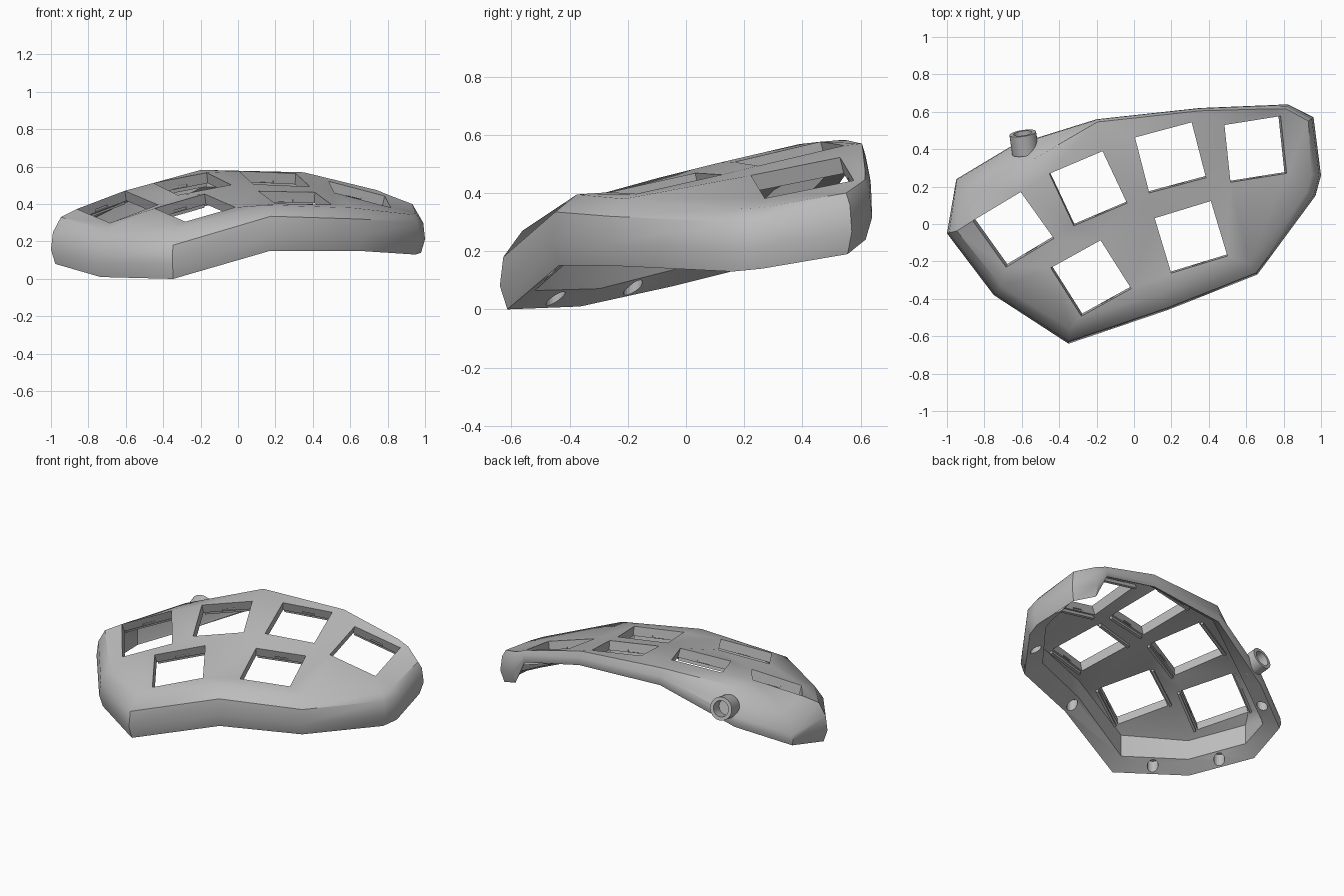
import bpy, bmesh, math
from mathutils import Vector, Matrix
from mathutils.geometry import delaunay_2d_cdt

if "Cube" in bpy.data.objects:
    bpy.data.objects.remove(bpy.data.objects["Cube"])

grey = bpy.data.materials.new("mid grey plastic")
grey.use_nodes = True
colour = (0.5, 0.5, 0.5, 1)
grey.diffuse_color = colour
grey.node_tree.nodes["Principled BSDF"].inputs["Base Color"].default_value = colour

# Outline stations: x, y, rim height, wall height, shoulder height, shoulder inset, wall thickness
STATIONS = [
    (-1, -.05, .08, .25, .33, .05, .1),
    (-.75, -.38, .01, .18, .26, .06, .11),
    (-.35, -.64, 0, .18, .27, .07, .11),
    (.18, -.46, .15, .335, .395, .09, .12),
    (.66, -.27, .15, .32, .38, .07, .13),
    (.97, .15, .13, .3, .345, .05, .12),
    (1, .26, .14, .3, .35, .05, .12),
    (.96, .57, .19, .36, .4, .03, .08),
    (.82, .64, .24, .41, .445, .025, .04),
    (.74, .636, .4, .45, .475, .02, .04),
    (.35, .62, .48, .53, .57, .015, .04),
    (-.2, .56, .47, .53, .583, .015, .05),
    (-.65, .42, .26, .33, .47, .12, .11),
    (-.95, .24, .15, .22, .34, .09, .1),
]
# Key openings: centre x, y, z, turn in degrees, slope along x, slope along y
OPENINGS = [
    (-.645, -.03, .385, 31, .14, .4),
    (-.245, .19, .508, 23, .08, .27),
    (.195, .355, .535, 15, -.1, .21),
    (.65, .4, .452, 9, -.29, .17),
    (-.23, -.29, .38, 29, .1, .34),
    (.305, -.07, .433, 17, -.08, .2),
]
HALF = .157
PLATE = .06
COUNT = len(STATIONS)


def make_object(name, bm):
    bmesh.ops.recalc_face_normals(bm, faces=bm.faces)
    mesh = bpy.data.meshes.new(name)
    bm.to_mesh(mesh)
    bm.free()
    mesh.materials.append(grey)
    obj = bpy.data.objects.new(name, mesh)
    bpy.context.collection.objects.link(obj)
    return obj


def select_only(obj):
    bpy.ops.object.select_all(action='DESELECT')
    obj.select_set(True)
    bpy.context.view_layer.objects.active = obj


def cut(obj, cutter):
    select_only(obj)
    mod = obj.modifiers.new("cut", 'BOOLEAN')
    mod.operation = 'DIFFERENCE'
    mod.solver = 'EXACT'
    mod.object = cutter
    bpy.ops.object.modifier_apply(modifier=mod.name)


def add_box(bm, frame, centre, size):
    matrix = frame @ Matrix.Translation(centre) @ Matrix.Diagonal((*size, 1))
    bmesh.ops.create_cube(bm, size=1, matrix=matrix)


def add_cylinder(bm, centre, axis, radius, length, sides):
    turn = Vector(axis).to_track_quat('Z', 'Y').to_matrix().to_4x4()
    bmesh.ops.create_cone(bm, cap_ends=True, segments=sides, radius1=radius, radius2=radius,
                          depth=length, matrix=Matrix.Translation(centre) @ turn)


def inset_point(i, distance, z):
    """Outline station moved inward by a mitred distance, at height z."""
    before, here, after = (Vector(STATIONS[(i + k) % COUNT][:2]) for k in (-1, 0, 1))
    a, b = (here - before).normalized(), (after - here).normalized()
    inward = Vector((-a.y - b.y, a.x + b.x)).normalized()
    spot = here + inward * distance / inward.dot(Vector((-a.y, a.x)))
    return Vector((spot.x, spot.y, z))


def opening_frame(x, y, z, turn, slope_x, slope_y):
    c, s = math.cos(math.radians(turn)), math.sin(math.radians(turn))
    u = Vector((c, s, slope_x * c + slope_y * s)).normalized()
    n = Vector((-slope_x, -slope_y, 1)).normalized()
    rotation = Matrix((u, n.cross(u), n)).transposed().to_4x4()
    return Matrix.Translation((x, y, z)) @ rotation


frames = [opening_frame(*row) for row in OPENINGS]

# Outer and inner skins, listed in matching order: rim, belly, wall, shoulder, opening corners
rim, belly, wall, shoulder = ([], []), ([], []), ([], []), ([], [])
for i, (x, y, z_rim, z_wall, z_top, inset, thick) in enumerate(STATIONS):
    rise = z_wall - z_rim
    rim[0].append(inset_point(i, rise * .13, z_rim))
    rim[1].append(inset_point(i, thick, z_rim + rise * .36))
    belly[0].append(inset_point(i, 0, z_rim + rise * .45))
    belly[1].append(inset_point(i, thick, z_rim + rise * .48))
    wall[0].append(inset_point(i, rise * .06, z_wall))
    wall[1].append(inset_point(i, thick, z_rim + rise * .6))
    shoulder[0].append(inset_point(i, inset, z_top))
    shoulder[1].append(inset_point(i, max(thick, inset + .01), z_top - PLATE))
signs = [(-1, -1), (1, -1), (1, 1), (-1, 1)]
corners = [[f @ Vector((a * half, b * half, depth)) for f in frames for a, b in signs]
           for half, depth in ((HALF, 0), (HALF + .004, -PLATE))]

# Triangulate the top between the shoulder and the openings
top = shoulder[0] + corners[0]
edges = [(i, (i + 1) % COUNT) for i in range(COUNT)]
for k in range(len(frames)):
    edges += [(COUNT + 4 * k + j, COUNT + 4 * k + (j + 1) % 4) for j in range(4)]
result = delaunay_2d_cdt([p.to_2d() for p in top], edges, [], 1, 1e-5)
origin = result[3]
triangles = []
for face in result[2]:
    tri = [origin[v][0] for v in face]
    owners = {(v - COUNT) // 4 if v >= COUNT else -1 for v in tri}
    if len(owners) > 1 or owners == {-1}:
        triangles.append(tri)

# Shell body
bm = bmesh.new()
skins = [[bm.verts.new(p) for p in rim[k] + belly[k] + wall[k] + shoulder[k] + corners[k]]
         for k in (0, 1)]
TOP = 3 * COUNT
for verts in skins:
    for level in range(0, TOP, COUNT):
        for i in range(COUNT):
            j = (i + 1) % COUNT
            bm.faces.new([verts[level + i], verts[level + j],
                          verts[level + COUNT + j], verts[level + COUNT + i]])
    for tri in triangles:
        bm.faces.new([verts[TOP + v] for v in tri])
outer, inner = skins
loops = edges[:COUNT] + [(a + TOP, b + TOP) for a, b in edges[COUNT:]]
for a, b in loops:
    bm.faces.new([outer[a], outer[b], inner[b], inner[a]])
shell = make_object("shell", bm)
select_only(shell)
bpy.ops.object.shade_smooth_by_angle(angle=math.radians(36))

# Rails beneath the front and back edge of every opening
bm = bmesh.new()
for frame in frames:
    for side in (-1, 1):
        add_box(bm, frame, (0, side * (HALF + .022), -PLATE - .008), (2 * HALF, .016, .025))
make_object("key_rails", bm)

# Cable socket on the back, tipped upward
AXIS = Vector((-.15, 1, .25)).normalized()
MOUTH = Vector((-.595, .485, .395))
bm = bmesh.new()
add_cylinder(bm, MOUTH - AXIS * .055, AXIS, .072, .11, 32)
socket = make_object("cable_socket", bm)
select_only(socket)
bpy.ops.object.shade_smooth_by_angle(angle=math.radians(30))

# Cutters: blind cable bore, screw holes in the rim, clip notches in the openings
bm = bmesh.new()
add_cylinder(bm, MOUTH, AXIS, .05, .16, 32)
bore = make_object("bore_cutter", bm)
bm = bmesh.new()
for a, b in [(0, 1), (1, 2), (3, 3), (4, 5), (6, 7), (12, 13)]:
    spot = (rim[0][a] + rim[0][b] + rim[1][a] + rim[1][b]) / 4
    add_cylinder(bm, spot, (0, 0, 1), .033, .1, 20)
screws = make_object("screw_cutter", bm)
bm = bmesh.new()
for frame in frames:
    for side in (-1, 1):
        add_box(bm, frame, (0, side * HALF, -.05), (.08, .02, .014))
notches = make_object("notch_cutter", bm)

cut(socket, bore)
for cutter in (bore, screws, notches):
    cut(shell, cutter)
    bpy.data.objects.remove(cutter)
